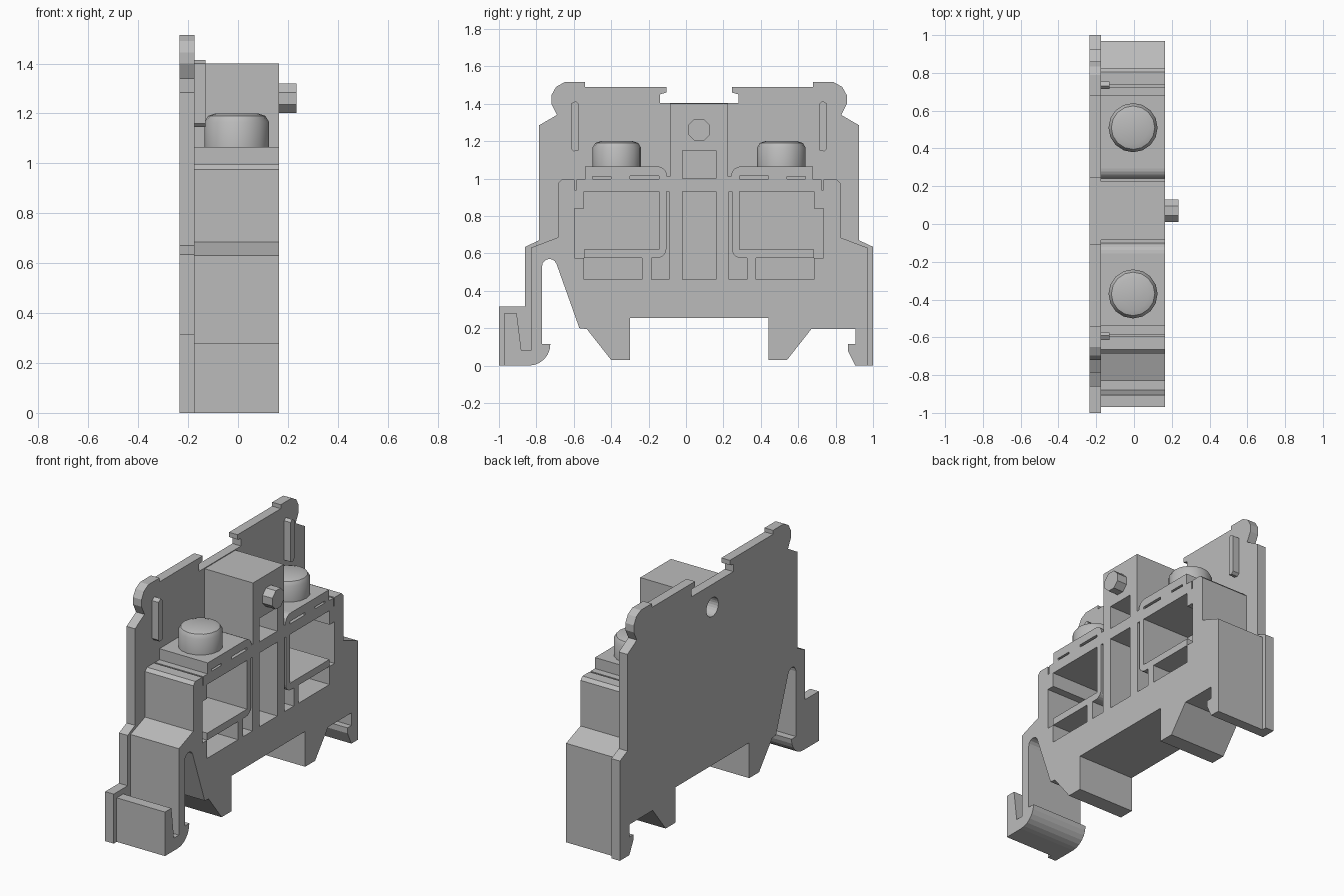
import bpy, bmesh, math

if "Cube" in bpy.data.objects:
    bpy.data.objects.remove(bpy.data.objects["Cube"], do_unlink=True)

grey = bpy.data.materials.new("plain grey")
grey.use_nodes = True
grey.diffuse_color = (0.5, 0.5, 0.5, 1)
grey.node_tree.nodes["Principled BSDF"].inputs["Base Color"].default_value = (0.5, 0.5, 0.5, 1)

BACK, SEAM, FACE, PIN_END = -0.235, -0.175, 0.165, 0.235
MID = 0.07  # symmetry line of the upper half


def finish(name, bm):
    bmesh.ops.recalc_face_normals(bm, faces=bm.faces)
    mesh = bpy.data.meshes.new(name)
    bm.to_mesh(mesh)
    bm.free()
    mesh.materials.append(grey)
    ob = bpy.data.objects.new(name, mesh)
    bpy.context.collection.objects.link(ob)
    return ob


def extrude(name, outline, x0, x1):
    """Extrude a (y, z) outline along x."""
    bm = bmesh.new()
    face = bm.faces.new([bm.verts.new((x0, y, z)) for y, z in outline])
    new = bmesh.ops.extrude_face_region(bm, geom=[face])["geom"]
    verts = [v for v in new if isinstance(v, bmesh.types.BMVert)]
    bmesh.ops.translate(bm, verts=verts, vec=(x1 - x0, 0, 0))
    return finish(name, bm)


def mirror(points):
    return [(2 * MID - y, z) for y, z in points]


def arc(y, z, r, start, end, steps=6):
    angles = [math.radians(start + (end - start) * i / steps) for i in range(steps + 1)]
    return [(y + r * math.cos(a), z + r * math.sin(a)) for a in angles]


def box(y0, y1, z0, z1):
    return [(y0, z0), (y1, z0), (y1, z1), (y0, z1)]


def cut(target, outline, x0, x1):
    cutter = extrude("cutter", outline, x0, x1)
    cutter.hide_render = True
    mod = target.modifiers.new("cut", "BOOLEAN")
    mod.operation, mod.solver, mod.object = "DIFFERENCE", "EXACT", cutter
    bpy.context.view_layer.objects.active = target
    bpy.ops.object.modifier_apply(modifier=mod.name)
    bpy.data.objects.remove(cutter, do_unlink=True)


# Rail foot shared by plate and body: spring hook, arch, two feet, fixed claw
foot = arc(-0.84, 0.115, 0.115, -90, 0) + [(-0.77, 0.115)]
foot += arc(-0.73, 0.53, 0.04, 180, 20)
foot += [(-0.57, 0.2), (-0.53, 0.195), (-0.4, 0.03), (-0.3, 0.03), (-0.3, 0.255),
         (0.44, 0.255), (0.44, 0.03), (0.54, 0.03), (0.67, 0.195), (0.905, 0.195),
         (0.905, 0.115), (0.865, 0.115), (0.865, 0.08), (0.905, 0)]

# Thin side plate
plate_half = [(-0.86, 0.635), (-0.785, 0.67), (-0.785, 1.285), (-0.69, 1.34),
              (-0.72, 1.4), (-0.72, 1.445), (-0.695, 1.49), (-0.65, 1.515),
              (-0.54, 1.515), (-0.54, 1.49), (-0.105, 1.49), (-0.105, 1.46),
              (-0.14, 1.45), (-0.14, 1.405)]
plate = extrude("side_plate",
                [(-1, 0.315), (-1, 0)] + foot + [(1, 0)] + mirror(plate_half)
                + plate_half[::-1] + [(-0.86, 0.315)], BACK, SEAM)

# Thick body with clamp ledges and centre block
body_half = [(-0.83, 0.63), (-0.685, 0.685), (-0.685, 0.975), (-0.665, 0.995),
             (-0.595, 0.995), (-0.595, 0.94), (-0.585, 0.94), (-0.585, 0.995),
             (-0.54, 0.995), (-0.54, 1.065)]
body_half += arc(-0.155, 1.01, 0.055, 90, 0, 5) + [(-0.085, 1.01), (-0.085, 1.4)]
body = extrude("terminal_body",
               [(-0.97, 0.28), (-0.97, 0)] + foot + [(0.97, 0)] + mirror(body_half)
               + body_half[::-1] + [(-0.83, 0.08), (-0.88, 0.08), (-0.905, 0.28)],
               SEAM, FACE)

# Open pockets in the face; the bent clamp strip is left standing between them
window = [(-0.595, 0.575), (-0.545, 0.575), (-0.545, 0.62), (-0.145, 0.62),
          (-0.145, 0.93), (-0.545, 0.93), (-0.545, 0.84), (-0.595, 0.84)]
side_slot = [(-0.185, 0.46), (-0.09, 0.46), (-0.09, 0.93), (-0.105, 0.93)]
side_slot += arc(-0.155, 0.625, 0.05, 0, -90, 5) + [(-0.185, 0.575)]
lower_pocket = box(-0.545, -0.235, 0.46, 0.575)
ledge_slots = [box(-0.3, -0.145, 0.997, 1.013), box(-0.5, -0.4, 0.997, 1.01)]
for outline in [window, side_slot, lower_pocket]:
    for shape in (outline, mirror(outline)):
        cut(body, shape, SEAM - 0.02, FACE + 0.02)
for outline in ledge_slots:
    for shape in (outline, mirror(outline)):
        cut(body, shape, FACE - 0.05, FACE + 0.02)
for outline in (box(-0.02, 0.16, 0.46, 0.93), box(-0.02, 0.16, 1.0, 1.15)):
    cut(body, outline, SEAM - 0.02, FACE + 0.02)

# Locating socket in the back and matching pin on the face
socket = arc(MID, 1.26, 0.06, 0, 345, 23)
for part in (plate, body):
    cut(part, socket, BACK - 0.02, -0.1)
extrude("locating_pin", arc(MID, 1.26, 0.064, 22.5, 337.5, 7), FACE, PIN_END)

# Upright ribs on the plate, with pointed ends
rib = [(-0.615, 1.16), (-0.6, 1.145), (-0.575, 1.15), (-0.575, 1.4),
       (-0.59, 1.415), (-0.615, 1.4)]
extrude("front_rib", rib, SEAM, -0.13)
extrude("rear_rib", mirror(rib), SEAM, -0.13)


# Clamp screws with bevelled heads
def screw(name, y):
    bm = bmesh.new()
    rings = []
    for r, z in ((0.13, 1.06), (0.13, 1.165), (0.115, 1.19), (0.085, 1.2)):
        rings.append([bm.verts.new((px, py, z)) for px, py in arc(-0.005, y, r, 0, 337.5, 15)])
    for low, high in zip(rings, rings[1:]):
        for i in range(len(low)):
            bm.faces.new((low[i - 1], low[i], high[i], high[i - 1]))
    bm.faces.new(rings[0])
    bm.faces.new(rings[-1])
    ob = finish(name, bm)
    bpy.ops.object.select_all(action="DESELECT")
    ob.select_set(True)
    bpy.context.view_layer.objects.active = ob
    bpy.ops.object.shade_smooth_by_angle(angle=math.radians(35))


screw("front_screw", -0.37)
screw("rear_screw", 2 * MID + 0.37)
